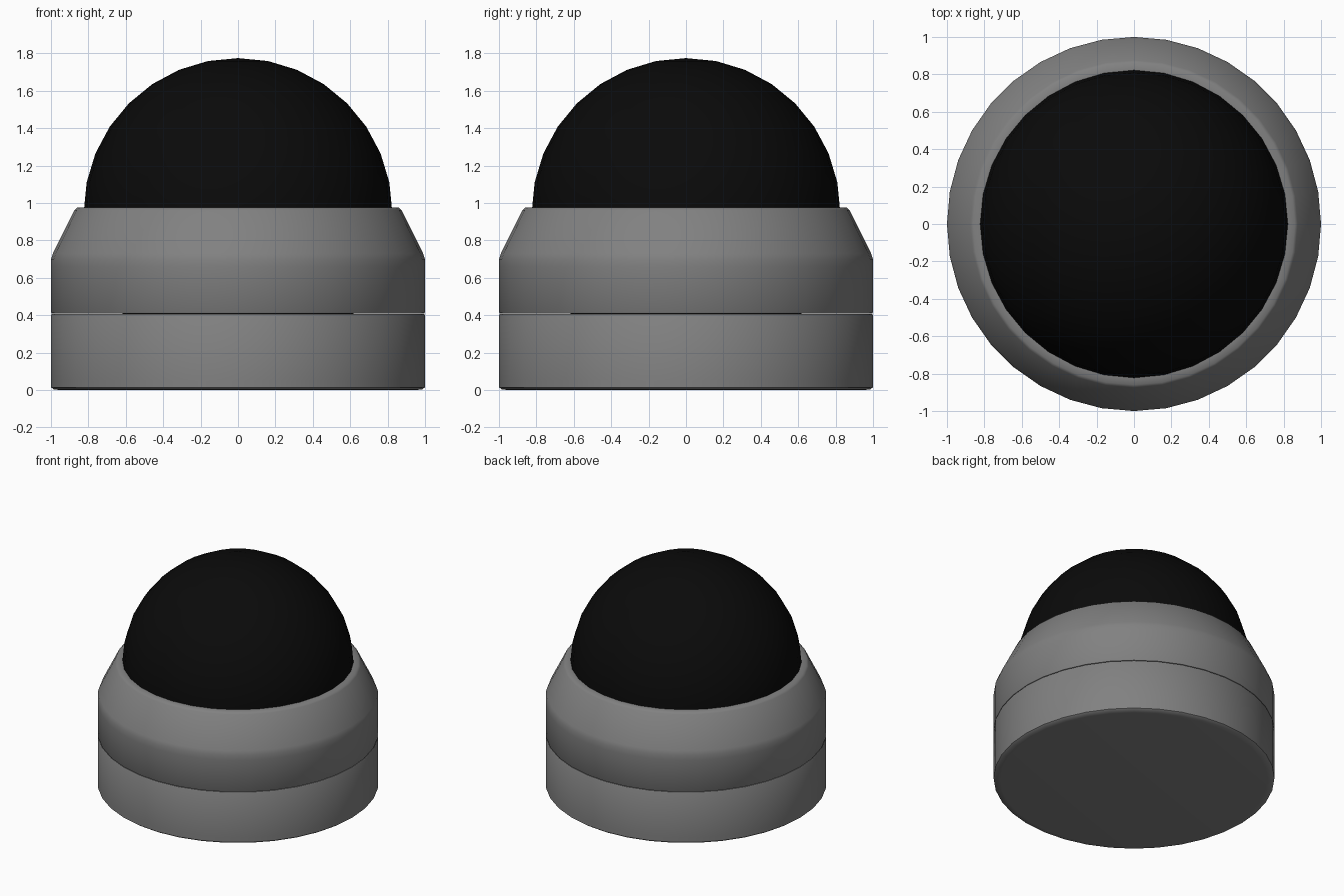
import bpy, bmesh, math
from mathutils import Matrix

old = bpy.data.objects.get("Cube")
if old:
    bpy.data.objects.remove(old)

SIDES = 36


def material(name, value):
    m = bpy.data.materials.new(name)
    m.use_nodes = True
    colour = (value, value, value, 1)
    m.diffuse_color = colour
    m.node_tree.nodes["Principled BSDF"].inputs["Base Color"].default_value = colour
    return m


def finish(bm, name, mat, angle):
    bmesh.ops.recalc_face_normals(bm, faces=bm.faces)
    mesh = bpy.data.meshes.new(name)
    bm.to_mesh(mesh)
    bm.free()
    mesh.materials.append(mat)
    ob = bpy.data.objects.new(name, mesh)
    bpy.context.collection.objects.link(ob)
    bpy.ops.object.select_all(action="DESELECT")
    ob.select_set(True)
    bpy.context.view_layer.objects.active = ob
    bpy.ops.object.shade_smooth_by_angle(angle=math.radians(angle))
    return ob


def lathe(name, profile, mat):
    """Spin a (radius, height) profile around z."""
    bm = bmesh.new()
    verts = [bm.verts.new((r, 0, z)) for r, z in profile]
    edges = [bm.edges.new(pair) for pair in zip(verts, verts[1:])]
    bmesh.ops.spin(bm, geom=verts + edges, cent=(0, 0, 0), axis=(0, 0, 1),
                   angle=math.tau, steps=SIDES, use_duplicate=False)
    bmesh.ops.remove_doubles(bm, verts=bm.verts, dist=0.0005)
    return finish(bm, name, mat, 50)


grey = material("grey plastic", 0.22)
black = material("black dome", 0.003)

# Lower body with a softened bottom edge
lathe("base", [(0, 0), (0.95, 0), (0.985, 0.004), (1, 0.015), (1, 0.05),
               (1, 0.400), (0.996, 0.406), (0.985, 0.407), (0, 0.407)], grey)

# Upper body with a sloped shoulder and a rim around the dome
lathe("collar", [(0, 0.409), (0.985, 0.409), (0.996, 0.410), (1, 0.416),
                 (1, 0.66), (1, 0.70), (0.99, 0.73), (0.875, 0.962),
                 (0.86, 0.975), (0.82, 0.975), (0, 0.975)], grey)

# Dome: a ball sunk halfway into the collar
bm = bmesh.new()
bmesh.ops.create_uvsphere(bm, u_segments=32, v_segments=16, radius=0.825,
                          matrix=Matrix.Translation((0, 0, 0.95)))
finish(bm, "dome", black, 50)
